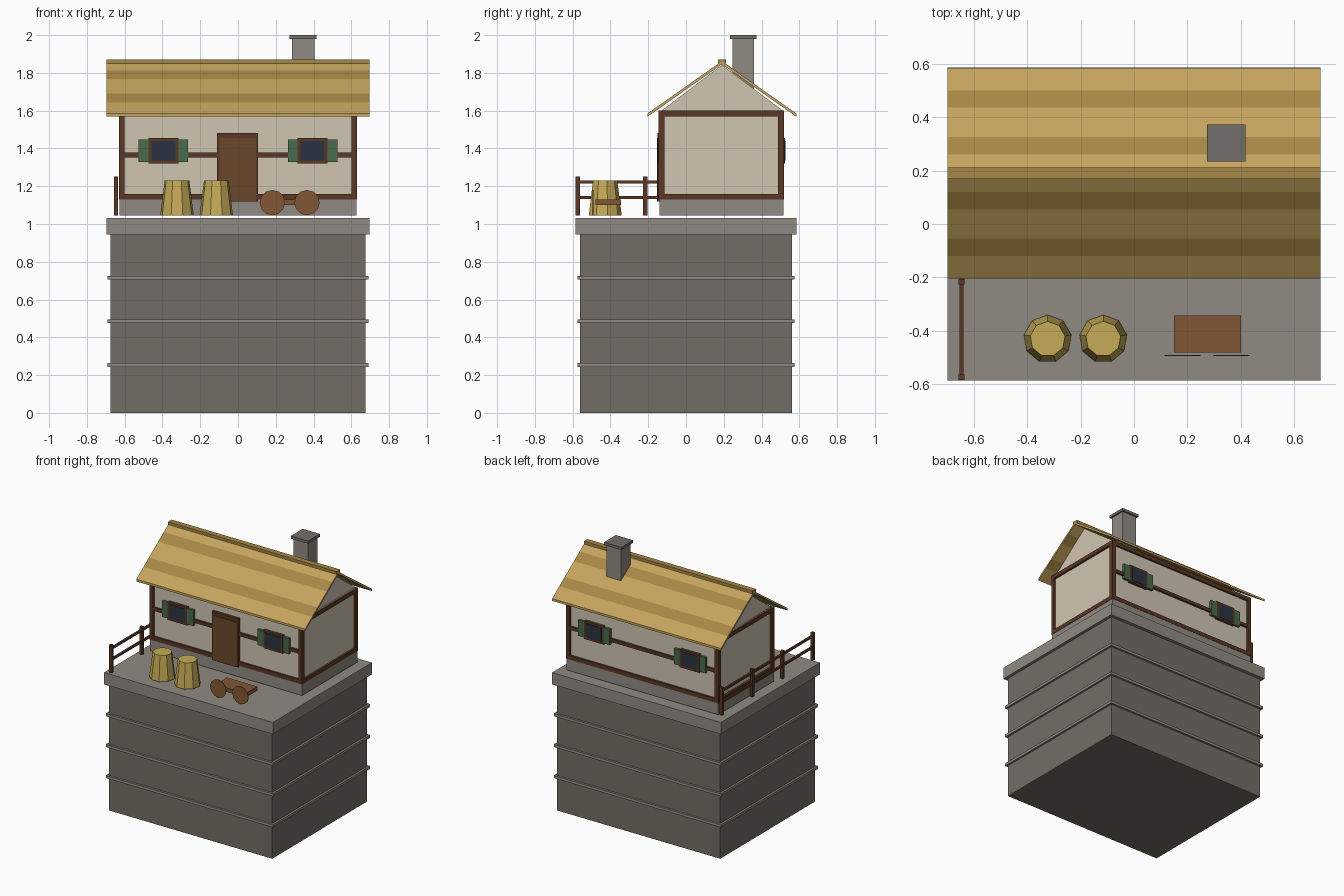
import bpy, bmesh, math
from mathutils import Matrix, Vector

if "Cube" in bpy.data.objects:
    bpy.data.objects.remove(bpy.data.objects["Cube"])


def mat(name, hexcol):
    m = bpy.data.materials.new(name)
    rgb = [int(hexcol[i:i + 2], 16) / 255 for i in (0, 2, 4)]
    m.diffuse_color = [c ** 2.2 for c in rgb] + [1]
    m.use_nodes = True
    m.node_tree.nodes["Principled BSDF"].inputs["Base Color"].default_value = m.diffuse_color
    return m


STONE = mat("stone", "726d65")
TRIM = mat("stone_trim", "8f8981")
CAPST = mat("chimney_stone", "736e6a")
PLASTER = mat("plaster", "cfc4b0")
TIMBER = mat("timber", "5a3a29")
DOOR = mat("door_wood", "6b4930")
THATCH = mat("thatch_light", "c4a35e")
THATCH_D = mat("thatch_dark", "a68646")
GLASS = mat("glass", "2e3643")
GREEN = mat("shutter_green", "4a6b4c")
HAY = mat("hay", "c4aa58")
CART = mat("cart_wood", "815838")


def finish(name, bm, *mats):
    bmesh.ops.recalc_face_normals(bm, faces=bm.faces)
    me = bpy.data.meshes.new(name)
    bm.to_mesh(me)
    bm.free()
    for m in mats:
        me.materials.append(m)
    ob = bpy.data.objects.new(name, me)
    bpy.context.collection.objects.link(ob)
    return ob


def box(name, x, y, z, m):
    """Box from (min, max) ranges on each axis."""
    bm = bmesh.new()
    bmesh.ops.create_cube(bm, size=1)
    for v in bm.verts:
        v.co = Vector([(a + b) / 2 + c * (b - a) for c, (a, b) in zip(v.co, (x, y, z))])
    return finish(name, bm, m)


def centred(name, c, s, m):
    return box(name, *[(p - d / 2, p + d / 2) for p, d in zip(c, s)], m)


def prism(pts, hx):
    """Extrude a y-z profile along x from -hx to hx."""
    bm = bmesh.new()
    a = [bm.verts.new((-hx, y, z)) for y, z in pts]
    b = [bm.verts.new((hx, y, z)) for y, z in pts]
    bm.faces.new(a)
    bm.faces.new(b)
    for i in range(len(pts)):
        j = (i + 1) % len(pts)
        bm.faces.new((a[i], a[j], b[j], b[i]))
    return bm


def cone(name, loc, r1, r2, h, n, m, rot=None):
    bm = bmesh.new()
    bmesh.ops.create_cone(bm, cap_ends=True, segments=n, radius1=r1, radius2=r2, depth=h,
                          matrix=Matrix.Translation(loc) @ (rot or Matrix()))
    return finish(name, bm, m)


# stone tower block with bands and top slab
box("tower_block", (-.675, .675), (-.56, .56), (0, .945), STONE)
for z in (.253, .485, .715):
    centred("tower_band", (0, 0, z), (1.38, 1.15, .02), TRIM)
box("tower_slab", (-.697, .697), (-.585, .585), (.945, 1.033), TRIM)

# house body
RIDGE = .19
FRONT, BACK = -.13, .503
box("foundation", (-.627, .627), (-.14, .515), (1.045, 1.135), TRIM)
box("walls", (-.615, .615), (FRONT, BACK), (1.13, 1.6), PLASTER)
finish("gable", prism([(FRONT, 1.6), (BACK + .01, 1.6), (RIDGE, 1.842)], .61), PLASTER)

# timber frame
for x in (-.615, .615):
    for y in (FRONT, BACK):
        centred("corner_post", (x, y, 1.365), (.03, .03, .47), TIMBER)
    for z in (1.145, 1.585):
        centred("side_beam", (x, (FRONT + BACK) / 2, z), (.03, .64, .03), TIMBER)
for y in (FRONT, BACK):
    for z, h in ((1.145, .03), (1.365, .025), (1.585, .03)):
        centred("long_beam", (0, y, z), (1.25, .028, h), TIMBER)

# door
box("door_frame", (-.11, .106), (-.15, -.12), (1.12, 1.482), TIMBER)
box("door_panel", (-.098, .094), (-.154, -.13), (1.12, 1.455), DOOR)

# windows with shutters on front and back
for y, s in ((FRONT, -1), (BACK, 1)):
    for x in (-.395, .395):
        centred("window_frame", (x, y + s * .004, 1.388), (.16, .034, .135), TIMBER)
        centred("window_glass", (x, y + s * .014, 1.388), (.126, .02, .105), GLASS)
        for k in (-1, 1):
            centred("shutter", (x + k * .104, y + s * .009, 1.388), (.053, .02, .117), GREEN)

# striped thatch roof: chevron profile split into strips
half = .394
cuts = [half, .31, .245, .136, .07]
top = lambda d: 1.862 - d * .277 / half
ys = [-d for d in cuts] + [0] + cuts[::-1]
pts = [(RIDGE + y, top(abs(y))) for y in ys]
pts += [(y, z - .017) for y, z in reversed(pts)]
bm = prism(pts, .697)
for f in bm.faces:
    if len(f.verts) == 4:
        d = abs(f.calc_center_median().y - RIDGE)
        f.material_index = int(.245 < d < .31 or .07 < d < .136)
finish("roof", bm, THATCH, THATCH_D)
box("ridge_cap", (-.697, .697), (RIDGE - .021, RIDGE + .021), (1.85, 1.871), THATCH_D)

# chimney
centred("chimney", (.345, .303, 1.84), (.12, .115, .28), TRIM)
centred("chimney_cap", (.345, .303, 1.99), (.143, .14, .02), CAPST)

# fence along the left side
posts = [-.573 + i * .357 for i in range(4)]
for y in posts:
    centred("fence_post", (-.645, y, 1.148), (.022, .022, .205), TIMBER)
for z in (1.14, 1.223):
    box("fence_rail", (-.652, -.638), (posts[0], posts[-1]), (z - .008, z + .008), TIMBER)

# hay bundles
for x in (-.323, -.115):
    cone("hay_bundle", (x, -.43, 1.138), .09, .066, .186, 9, HAY)

# cart with two wheels
box("cart_bed", (.15, .40), (-.48, -.343), (1.10, 1.13), CART)
for x in (.182, .365):
    cone("cart_wheel", (x, -.492, 1.113), .067, .067, .004, 12, CART,
         Matrix.Rotation(math.pi / 2, 4, 'X'))
